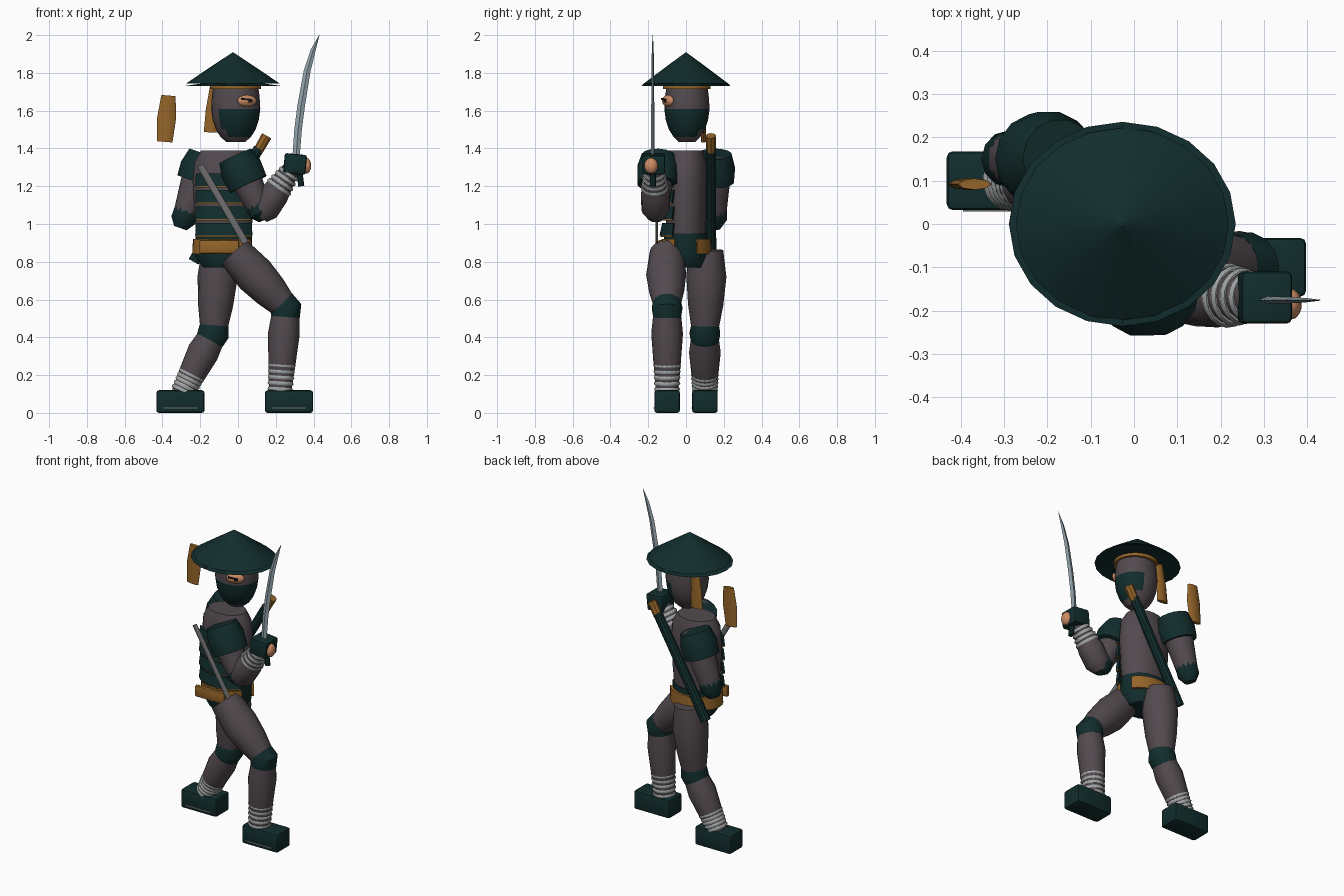
import bpy, bmesh, math
from mathutils import Vector

cube = bpy.data.objects.get("Cube")
if cube:
    bpy.data.objects.remove(cube)


def material(name, r, g, b):
    m = bpy.data.materials.new(name)
    m.diffuse_color = (r, g, b, 1)
    m.use_nodes = True
    node = m.node_tree.nodes["Principled BSDF"]
    node.inputs["Base Color"].default_value = (r, g, b, 1)
    node.inputs["Roughness"].default_value = 0.8
    return m


TEAL = material("dark teal", 0.006, 0.026, 0.026)
CLOTH = material("warm grey cloth", 0.085, 0.068, 0.077)
BROWN = material("ochre brown", 0.30, 0.13, 0.022)
WRAP = material("pale wrap", 0.36, 0.38, 0.38)
STRAP = material("grey strap", 0.16, 0.16, 0.165)
STEEL = material("blade steel", 0.29, 0.37, 0.41)
SKIN = material("skin", 0.60, 0.26, 0.13)
BLACK = material("eye black", 0.006, 0.006, 0.006)


def finish(name, bm, *mats, angle=35):
    bmesh.ops.recalc_face_normals(bm, faces=bm.faces)
    mesh = bpy.data.meshes.new(name)
    bm.to_mesh(mesh)
    bm.free()
    for m in mats:
        mesh.materials.append(m)
    ob = bpy.data.objects.new(name, mesh)
    bpy.context.collection.objects.link(ob)
    bpy.ops.object.select_all(action='DESELECT')
    ob.select_set(True)
    bpy.context.view_layer.objects.active = ob
    bpy.ops.object.shade_smooth_by_angle(angle=math.radians(angle))
    return ob


def bridge(bm, rings, closed):
    n = len(rings[0])
    for a, b in zip(rings, rings[1:]):
        for i in range(n if closed else n - 1):
            j = (i + 1) % n
            bm.faces.new((a[i], a[j], b[j], b[i]))


def tube_mesh(path, radii, sides):
    """Capped loft; each radius is a number or an (across x, across y) pair."""
    bm = bmesh.new()
    pts = [Vector(p) for p in path]
    rings = []
    for k, (p, r) in enumerate(zip(pts, radii)):
        t = (pts[min(k + 1, len(pts) - 1)] - pts[max(k - 1, 0)]).normalized()
        u = Vector((0, 1, 0)).cross(t).normalized()
        v = t.cross(u)
        ru, rv = r if isinstance(r, tuple) else (r, r)
        rings.append([bm.verts.new(p + u * ru * math.cos(a) + v * rv * math.sin(a))
                      for a in (math.tau * i / sides for i in range(sides))])
    bridge(bm, rings, True)
    bm.faces.new(rings[0])
    bm.faces.new(rings[-1])
    return bm


def tube(name, path, radii, mat, sides=16):
    return finish(name, tube_mesh(path, radii, sides), mat)


def box(name, center, size, mat, bevel=0.0, turn=(0, 0, 0)):
    bm = bmesh.new()
    bmesh.ops.create_cube(bm, size=1)
    bmesh.ops.scale(bm, vec=size, verts=bm.verts)
    if bevel:
        bmesh.ops.bevel(bm, geom=bm.edges[:], offset=bevel, segments=2, affect='EDGES', profile=0.5)
    ob = finish(name, bm, mat)
    ob.location, ob.rotation_euler = center, turn
    return ob


def arc_band(name, z0, z1, r0, r1, start, end, thick, mat, steps=14):
    """Curved plate round the body, with bottom and top radius pairs."""
    bm = bmesh.new()
    rings = []
    for i in range(steps + 1):
        a = math.radians(start + (end - start) * i / steps)
        ring = [((r0[0], r0[1]), z0, 0), ((r1[0], r1[1]), z1, 0),
                ((r1[0], r1[1]), z1, thick), ((r0[0], r0[1]), z0, thick)]
        rings.append([bm.verts.new((BODY_X + (r[0] + t) * math.cos(a), (r[1] + t) * math.sin(a), z))
                      for r, z, t in ring])
    bridge(bm, rings, True)
    bm.faces.new(rings[0])
    bm.faces.new(rings[-1])
    return finish(name, bm, mat)


def wraps(name, start, end, r0, r1, count):
    a, b = Vector(start), Vector(end)
    for i in range(count):
        f = i / (count - 1)
        bpy.ops.mesh.primitive_torus_add(
            major_radius=r0 + (r1 - r0) * f, minor_radius=0.011, major_segments=18, minor_segments=6,
            location=a.lerp(b, f), rotation=(b - a).to_track_quat('Z', 'Y').to_euler())
        ob = bpy.context.object
        ob.name = f"{name}_{i + 1}"
        ob.data.materials.append(WRAP)
        bpy.ops.object.shade_smooth_by_angle(angle=math.radians(60))


# Torso and hips
BODY_X = -0.075
tube("torso", [(BODY_X, 0, z) for z in (0.90, 1.05, 1.22, 1.33, 1.39)],
     [(0.14, 0.1), (0.155, 0.108), (0.165, 0.112), (0.155, 0.108), (0.12, 0.088)], CLOTH, 20)
tube("hips", [(BODY_X, 0, z) for z in (0.77, 0.83, 0.95)],
     [(0.11, 0.1), (0.15, 0.12), (0.15, 0.115)], TEAL, 16)
arc_band("belt", 0.84, 0.92, (0.15, 0.118), (0.148, 0.115), 28, 332, 0.016, BROWN, 22)
box("belt_buckle", (-0.1, -0.135, 0.88), (0.21, 0.025, 0.07), BROWN, 0.006)

# Chest plates with brown trim
for i in range(4):
    z = 1.235 - 0.087 * i
    arc_band(f"chest_plate_{i + 1}", z - 0.035, z + 0.032, (0.165, 0.126), (0.16, 0.112),
             212, 328, 0.014, TEAL)
    arc_band(f"plate_trim_{i + 1}", z - 0.043, z - 0.035, (0.163, 0.12), (0.163, 0.12),
             214, 326, 0.014, BROWN)
tube("chest_strap", [(-0.2, -0.155, 1.31), (0.04, -0.155, 0.9)], [(0.018, 0.007)] * 2, STRAP, 8)

# Scabbard across the back
tube("scabbard", [(-0.235, 0.132, 0.8), (0.11, 0.132, 1.4)], [0.03, 0.028], TEAL, 10)
tube("scabbard_grip", [(0.105, 0.132, 1.385), (0.152, 0.132, 1.467)], [0.026, 0.028], BROWN, 8)

# Head with a mask over the lower face
HEAD_X = -0.02
levels = (1.435, 1.46, 1.50, 1.55, 1.61, 1.68, 1.75)
sizes = ((0.05, 0.045), (0.08, 0.07), (0.105, 0.095), (0.122, 0.112), (0.13, 0.12), (0.126, 0.115), (0.115, 0.105))
bm = tube_mesh([(HEAD_X + 0.008, 0.005, z) for z in levels], sizes, 24)
for f in bm.faces:
    c = f.calc_center_median()
    toward_face = 0.8 * (c.x - HEAD_X) - 0.6 * c.y
    if 1.46 < c.z < 1.61 and toward_face > (-0.025 if c.z > 1.52 else 0.015):
        f.material_index = 1
finish("head", bm, CLOTH, TEAL)


def pebble(name, center, size, mat, turn):
    bm = bmesh.new()
    bmesh.ops.create_uvsphere(bm, u_segments=14, v_segments=8, radius=1)
    bmesh.ops.scale(bm, vec=size, verts=bm.verts)
    ob = finish(name, bm, mat, angle=60)
    ob.location, ob.rotation_euler = center, (0, 0, turn)


pebble("eye_skin", (0.048, -0.095, 1.652), (0.056, 0.022, 0.031), SKIN, 0.45)
box("eye_slit", (0.046, -0.117, 1.66), (0.06, 0.008, 0.009), BLACK, 0, (0, 0.1, 0.4))
box("pupil", (0.064, -0.11, 1.65), (0.022, 0.008, 0.014), BLACK, 0, (0, 0, 0.45))

# Straw hat, headband and trailing cloths
tube("hat", [(-0.027, 0, z) for z in (1.75, 1.73, 1.745, 1.80, 1.86, 1.895, 1.907)],
     [(0.12, 0.11), (0.262, 0.236), (0.246, 0.222), (0.165, 0.148), (0.075, 0.068), (0.022, 0.02), (0.004, 0.004)],
     TEAL, 20)
tube("headband", [(-0.012, 0.004, 1.715), (-0.012, 0.004, 1.745)], [(0.135, 0.125)] * 2, BROWN, 20)
tube("headband_tail", [(-0.14, 0.09, 1.485), (-0.135, 0.088, 1.6), (-0.118, 0.085, 1.73)],
     [(0.041, 0.013), (0.036, 0.013), (0.03, 0.012)], BROWN, 8)
tube("loose_cloth", [(-0.388, 0.092, 1.435), (-0.378, 0.092, 1.56), (-0.368, 0.092, 1.68)],
     [(0.041, 0.013), (0.05, 0.014), (0.038, 0.013)], BROWN, 8)

# Legs: thigh, knee guard, shin, wraps and boot
legs = {
    "front": dict(hip=(-0.02, -0.1, 0.85), mid=(0.09, -0.105, 0.73), knee=(0.255, -0.1, 0.555),
                  calf=(0.243, -0.1, 0.42), ankle=(0.222, -0.1, 0.1), boot=(0.27, -0.1, 0.06), wrap=0.25),
    "rear": dict(hip=(-0.1, 0.105, 0.86), mid=(-0.108, 0.108, 0.72), knee=(-0.13, 0.1, 0.42),
                 calf=(-0.185, 0.1, 0.32), ankle=(-0.297, 0.1, 0.1), boot=(-0.305, 0.1, 0.06), wrap=0.2)}
for side, leg in legs.items():
    hip, mid, knee, calf, ankle = (Vector(leg[k]) for k in ("hip", "mid", "knee", "calf", "ankle"))
    tube(f"{side}_thigh", [hip, mid, mid.lerp(knee, 0.5), knee],
         [0.092, 0.106, 0.093, 0.068], CLOTH)
    tube(f"{side}_knee_guard", [knee.lerp(mid, 0.14), knee, knee.lerp(calf, 0.35)],
         [0.076, 0.083, 0.076], TEAL, 14)
    tube(f"{side}_shin", [knee, calf, calf.lerp(ankle, 0.5), ankle], [0.07, 0.084, 0.072, 0.058], CLOTH)
    low = calf.lerp(ankle, 0.92)
    high = calf.lerp(ankle, (calf.z - leg["wrap"]) / (calf.z - ankle.z))
    wraps(f"{side}_shin_wrap", low, high, 0.058, 0.063, 5)
    boot = Vector(leg["boot"])
    box(f"{side}_boot", boot, (0.255, 0.136, 0.12), TEAL, 0.014)
    box(f"{side}_boot_stripe", boot + Vector((0, -0.068, -0.034)), (0.18, 0.006, 0.007), STRAP)

# Arms: upper arm, flared shoulder pad and elbow guard
arms = {
    "front": dict(shoulder=(-0.015, -0.145, 1.36), elbow=(0.125, -0.16, 1.06), pad=0.5),
    "rear": dict(shoulder=(-0.17, 0.15, 1.37), elbow=(-0.29, 0.15, 1.02), pad=0.42)}
for side, arm in arms.items():
    shoulder, elbow = Vector(arm["shoulder"]), Vector(arm["elbow"])
    tube(f"{side}_upper_arm", [shoulder, shoulder.lerp(elbow, 0.4), elbow], [0.07, 0.084, 0.06], CLOTH)
    tube(f"{side}_shoulder_pad", [shoulder, shoulder.lerp(elbow, 0.22), shoulder.lerp(elbow, arm["pad"])],
         [0.092, 0.112, 0.106], TEAL, 14)
    tube(f"{side}_elbow_guard", [elbow.lerp(shoulder, 0.16), elbow, elbow.lerp(shoulder, -0.12)],
         [0.066, 0.066, 0.035], TEAL, 12)

# Raised forearm and fist
tube("forearm", [(0.115, -0.16, 1.035), (0.14, -0.16, 1.075), (0.195, -0.163, 1.16), (0.28, -0.168, 1.29)],
     [0.045, 0.076, 0.076, 0.045], CLOTH)
wraps("forearm_wrap", (0.218, -0.165, 1.195), (0.268, -0.168, 1.265), 0.064, 0.05, 4)
box("glove", (0.302, -0.17, 1.318), (0.118, 0.12, 0.105), TEAL, 0.012, (0, 0.1, 0))
pebble("fingers", (0.362, -0.185, 1.308), (0.026, 0.036, 0.042), SKIN, 0)

# Sword
tube("sword_grip", [(0.335, -0.175, 1.2), (0.315, -0.175, 1.36)], [0.016, 0.016], TEAL, 8)
tube("sword_blade", [(0.307, -0.176, 1.35), (0.318, -0.176, 1.5), (0.335, -0.176, 1.63),
                     (0.366, -0.176, 1.81), (0.398, -0.176, 1.92), (0.43, -0.176, 2.0)],
     [(0.019, 0.008), (0.02, 0.008), (0.02, 0.008), (0.018, 0.007), (0.013, 0.005), (0.001, 0.001)], STEEL, 4)
